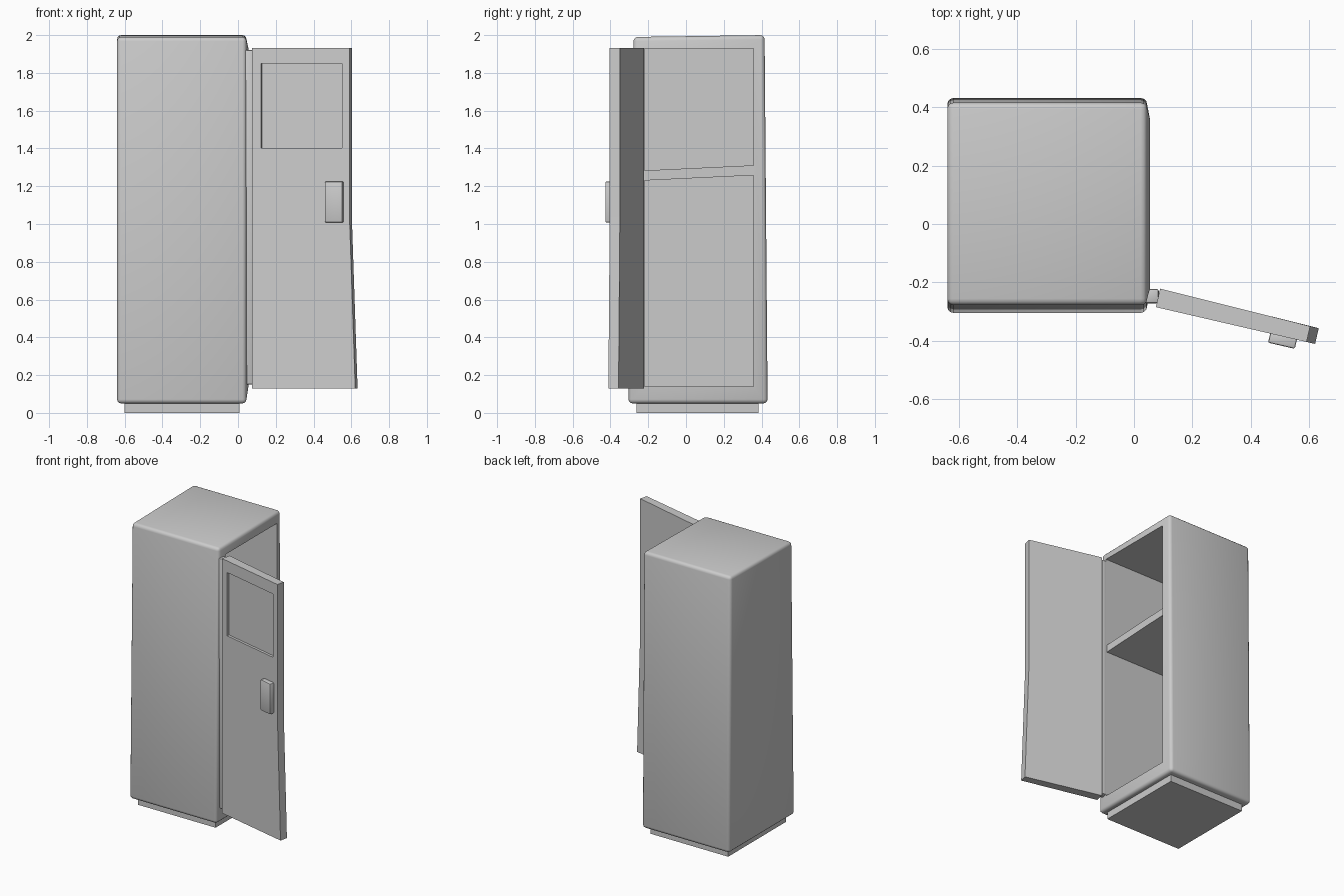
import bpy, bmesh, math
from mathutils import Matrix, Vector

if "Cube" in bpy.data.objects:
    bpy.data.objects.remove(bpy.data.objects["Cube"])


def box_bm(lo, hi):
    bm = bmesh.new()
    bmesh.ops.create_cube(bm, size=1)
    for v in bm.verts:
        v.co = Vector([lo[i] if v.co[i] < 0 else hi[i] for i in range(3)])
    return bm


def bevel(bm, width, segments=3):
    bmesh.ops.bevel(bm, geom=bm.edges[:], offset=width, segments=segments,
                    profile=0.5, affect='EDGES')


def recess(bm, face, lo, hi, push):
    """Inset a face, fit the inner rectangle to lo..hi, and push it inwards."""
    bmesh.ops.inset_individual(bm, faces=[face], thickness=0.02)
    c = face.calc_center_median()
    for v in face.verts:
        v.co = Vector([lo[i] if v.co[i] < c[i] else hi[i] for i in range(3)])
    new = bmesh.ops.extrude_discrete_faces(bm, faces=[face])['faces'][0]
    bmesh.ops.translate(bm, verts=new.verts[:], vec=push)


def finish(bm, name, matrix=None):
    bmesh.ops.recalc_face_normals(bm, faces=bm.faces[:])
    mesh = bpy.data.meshes.new(name)
    bm.to_mesh(mesh)
    bm.free()
    ob = bpy.data.objects.new(name, mesh)
    bpy.context.collection.objects.link(ob)
    if matrix:
        ob.matrix_world = matrix
    bpy.ops.object.select_all(action='DESELECT')
    ob.select_set(True)
    bpy.context.view_layer.objects.active = ob
    bpy.ops.object.shade_smooth_by_angle(angle=math.radians(35))
    return ob


# Cabinet shell: slightly tapered, open on the +x side with a raised rim
bm = box_bm((-0.64, -0.305, 0.05), (0.045, 0.432, 2.0))
for v in bm.verts:
    if v.co.z > 1:
        if v.co.y < 0:
            v.co.y, v.co.z = -0.278, 1.99
        else:
            v.co.y = 0.416
bevel(bm, 0.022)
side = max(bm.faces, key=lambda f: f.calc_area() * (f.normal.x > 0.9))
recess(bm, side, (0.055, -0.22, 0.14), (0.055, 0.358, 1.93), (-0.64, 0, 0))
finish(bm, "cabinet_shell")

# Shelf: a little higher at the far side
bm = box_bm((-0.59, -0.225, 1.23), (0.048, 0.362, 1.283))
for v in bm.verts:
    if v.co.y > 0:
        v.co.z += 0.028
finish(bm, "shelf")

# Plinth under the cabinet
finish(box_bm((-0.60, -0.262, 0.0), (0.008, 0.385, 0.08)), "plinth")

# Hinge strip between cabinet and door
bm = box_bm((0.035, -0.272, 0.15), (0.085, -0.222, 1.92))
bevel(bm, 0.008, 2)
finish(bm, "hinge_strip")

# Door, swung open: built along its own x axis, outer face at y = 0
swing = Matrix.Translation((0.075, -0.285, 0)) @ Matrix.Rotation(math.radians(-13), 4, 'Z')
bm = box_bm((0, 0, 0.13), (0.53, 0.065, 1.932))
for z in (1.0, 1.33):
    bmesh.ops.bisect_plane(bm, geom=bm.verts[:] + bm.edges[:] + bm.faces[:],
                           plane_co=(0, 0, z), plane_no=(0, 0, 1))
for v in bm.verts:
    if v.co.x > 0.1:
        v.co.y *= 0.85
        if v.co.z < 0.5:
            v.co.x = 0.56
panel = next(f for f in bm.faces
             if f.normal.y < -0.9 and f.calc_center_median().z > 1.4)
recess(bm, panel, (0.048, 0, 1.402), (0.487, 0, 1.85), (0, 0.018, 0))
finish(bm, "door", swing)

# Door handle block
bm = box_bm((0.402, -0.032, 1.008), (0.496, 0.01, 1.225))
bevel(bm, 0.006, 2)
finish(bm, "door_handle", swing)
